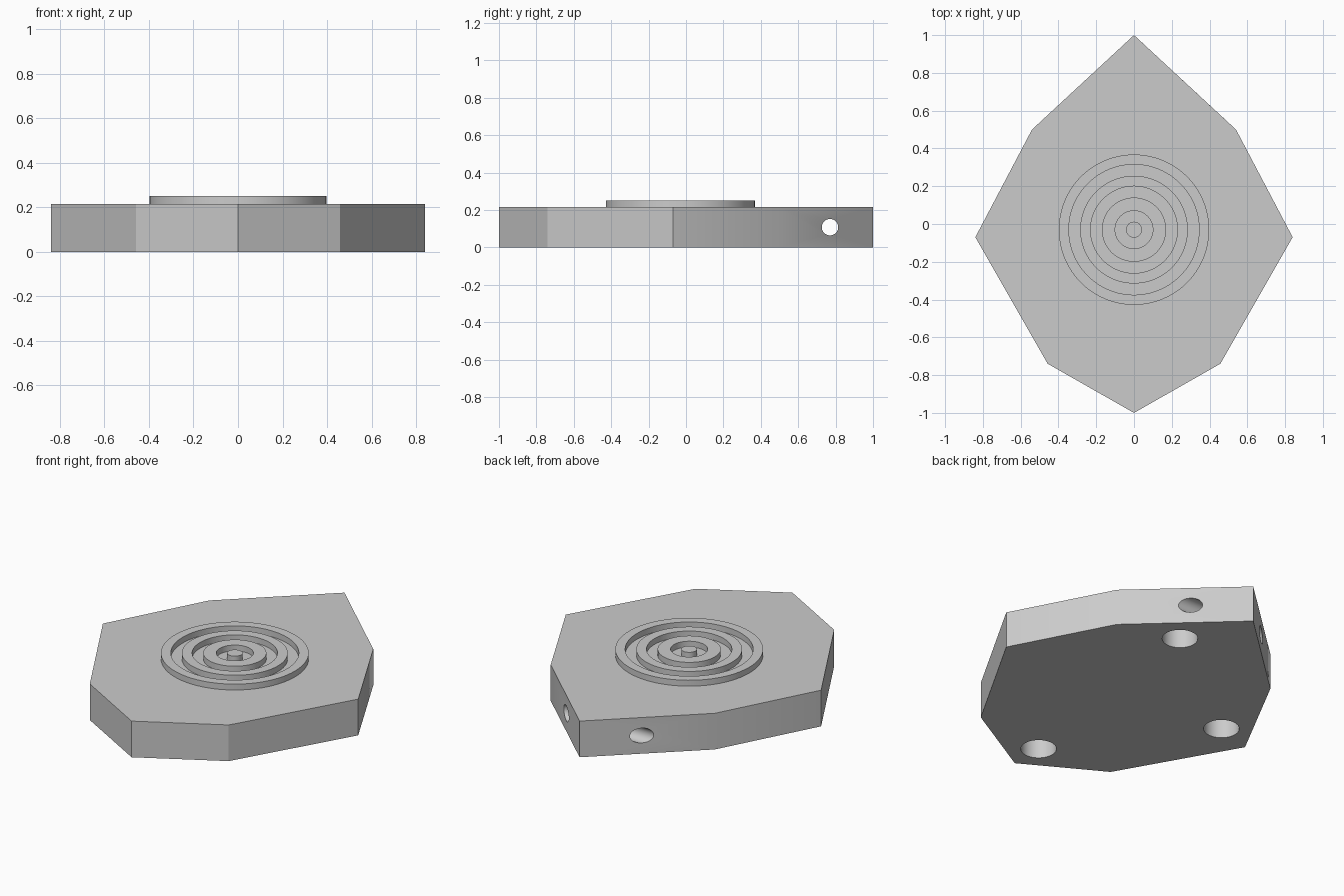
import bpy, bmesh, math
from mathutils import Vector

if "Cube" in bpy.data.objects:
    bpy.data.objects.remove(bpy.data.objects["Cube"])

grey = bpy.data.materials.new("plain grey")
grey.diffuse_color = (0.6, 0.6, 0.6, 1)
grey.use_nodes = True
grey.node_tree.nodes["Principled BSDF"].inputs["Base Color"].default_value = grey.diffuse_color

BODY_TOP, RING_TOP = 0.215, 0.25
RING_Y = -0.03


def finish(name, bm):
    bmesh.ops.recalc_face_normals(bm, faces=bm.faces)
    mesh = bpy.data.meshes.new(name)
    bm.to_mesh(mesh)
    bm.free()
    mesh.materials.append(grey)
    ob = bpy.data.objects.new(name, mesh)
    bpy.context.collection.objects.link(ob)
    return ob


def smooth(ob):
    bpy.ops.object.select_all(action='DESELECT')
    bpy.context.view_layer.objects.active = ob
    ob.select_set(True)
    bpy.ops.object.shade_smooth_by_angle(angle=math.radians(30))


def cylinder(name, radius, depth, location, rotation=(0, 0, 0)):
    bpy.ops.mesh.primitive_cylinder_add(vertices=64, radius=radius, depth=depth,
                                        location=location, rotation=rotation)
    ob = bpy.context.object
    ob.name = name
    ob.data.materials.append(grey)
    return ob


def ring(name, inner, outer):
    # rectangular section revolved about the ring centre
    n, bm = 96, bmesh.new()
    section = [(inner, BODY_TOP), (outer, BODY_TOP), (outer, RING_TOP), (inner, RING_TOP)]
    loops = []
    for i in range(n):
        a = 2 * math.pi * i / n
        loops.append([bm.verts.new((r * math.cos(a), RING_Y + r * math.sin(a), z))
                      for r, z in section])
    for i in range(n):
        p, q = loops[i], loops[(i + 1) % n]
        for k in range(4):
            m = (k + 1) % 4
            bm.faces.new((p[k], q[k], q[m], p[m]))
    smooth(finish(name, bm))


# Faceted slab: half outline mirrored across x
half = [(0, 1), (0.54, 0.5), (0.84, -0.07), (0.457, -0.74), (0, -1)]
outline = half + [(-x, y) for x, y in half[-2:0:-1]]
bm = bmesh.new()
base = bm.faces.new([bm.verts.new((x, y, 0)) for x, y in outline])
top = bmesh.ops.extrude_face_region(bm, geom=[base])
bmesh.ops.translate(bm, vec=Vector((0, 0, BODY_TOP)),
                    verts=[v for v in top['geom'] if isinstance(v, bmesh.types.BMVert)])
body = finish("body", bm)

# Cord hole across the back tip, and three blind pockets underneath
POCKET = 0.16
cutters = [cylinder("cord_hole_cutter", 0.044, 2, (0, 0.77, 0.108), (0, math.pi / 2, 0))]
for x, y in [(0.18, 0.6), (-0.615, 0), (0, -0.8)]:
    cutters.append(cylinder("pocket_cutter", 0.096, 2 * POCKET, (x, y, 0)))
for c in cutters:
    mod = body.modifiers.new("hole", 'BOOLEAN')
    mod.operation, mod.solver, mod.object = 'DIFFERENCE', 'EXACT', c
    bpy.context.view_layer.objects.active = body
    bpy.ops.object.modifier_apply(modifier=mod.name)
    bpy.data.objects.remove(c)
smooth(body)

# Concentric raised rings around a small peg
ring("outer_ring", 0.345, 0.398)
ring("middle_ring", 0.23, 0.285)
ring("inner_ring", 0.10, 0.17)
smooth(cylinder("centre_peg", 0.042, RING_TOP - BODY_TOP,
                (0, RING_Y, (RING_TOP + BODY_TOP) / 2)))
